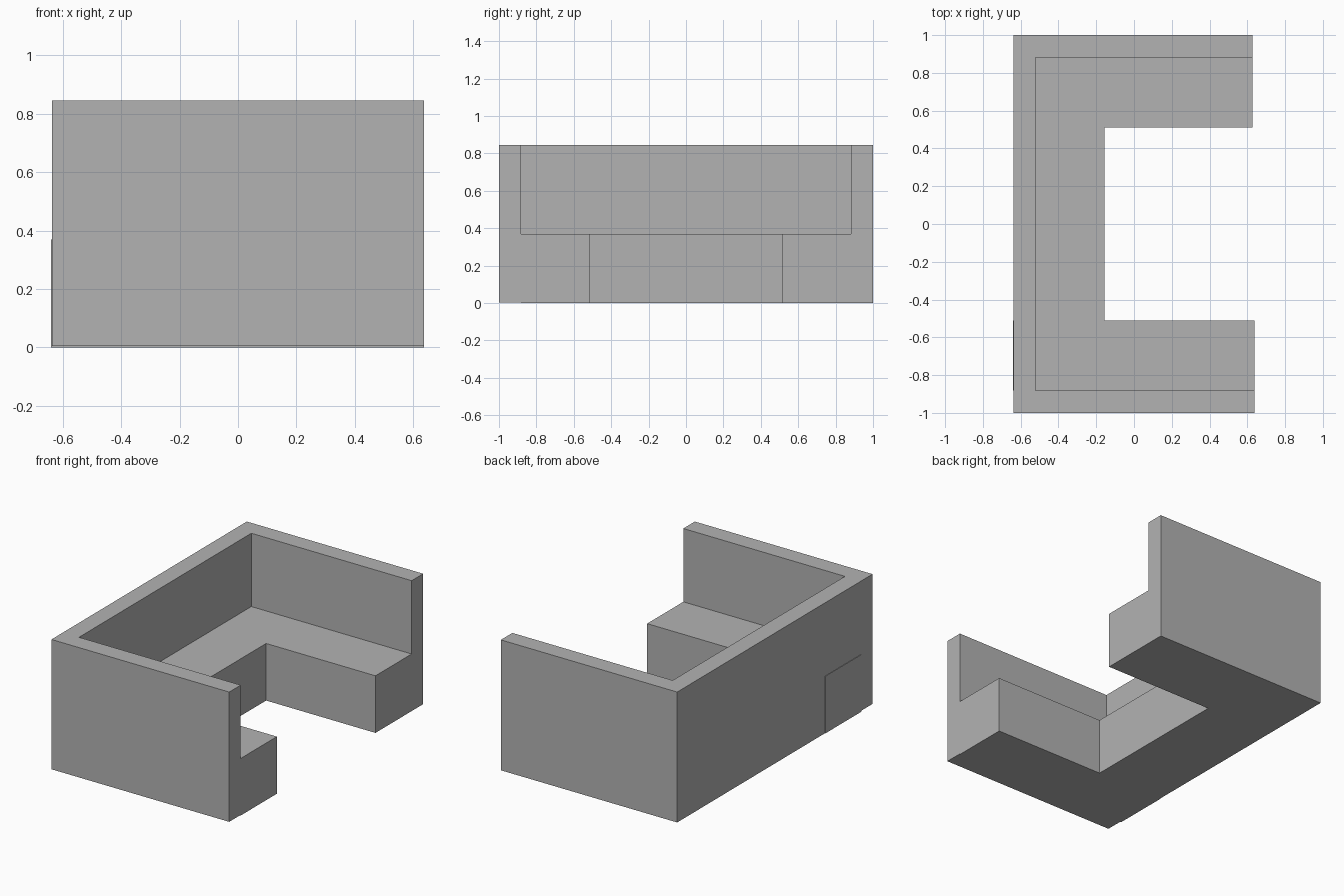
import bpy
import bmesh
from mathutils import Vector

cube = bpy.data.objects.get("Cube")
if cube:
    bpy.data.objects.remove(cube, do_unlink=True)

grey = bpy.data.materials.new("plain grey")
grey.use_nodes = True
colour = (0.45, 0.45, 0.45, 1)
grey.diffuse_color = colour
grey.node_tree.nodes["Principled BSDF"].inputs["Base Color"].default_value = colour


def box(name, low, high):
    """Flat-shaded box between two opposite corners."""
    low, high = Vector(low), Vector(high)
    bm = bmesh.new()
    bmesh.ops.create_cube(bm, size=1)
    for v in bm.verts:
        v.co = (low + high) / 2 + v.co * (high - low)
    mesh = bpy.data.meshes.new(name)
    bm.to_mesh(mesh)
    bm.free()
    mesh.materials.append(grey)
    obj = bpy.data.objects.new(name, mesh)
    bpy.context.collection.objects.link(obj)
    return obj


seat_z, wall_z = 0.37, 0.845
back, wall_in, seat_edge = -0.637, -0.522, -0.157
front_end, rear_end = 0.637, 0.627
inner, wall_y = 0.512, 0.882

# Tall walls around three sides
box("back_wall", (back, -wall_y, 0), (wall_in, wall_y, wall_z))
box("front_side_wall", (back, -1, 0.004), (front_end, -wall_y, wall_z))
box("rear_side_wall", (back, wall_y, 0), (rear_end, 1, wall_z))

# U-shaped bench; the front arm runs through the back wall
box("middle_bench", (wall_in, -inner, 0), (seat_edge, inner, seat_z))
box("front_bench", (back - 0.003, -wall_y, 0), (front_end, -inner, seat_z))
box("rear_bench", (wall_in, inner, 0), (rear_end, wall_y, seat_z))
